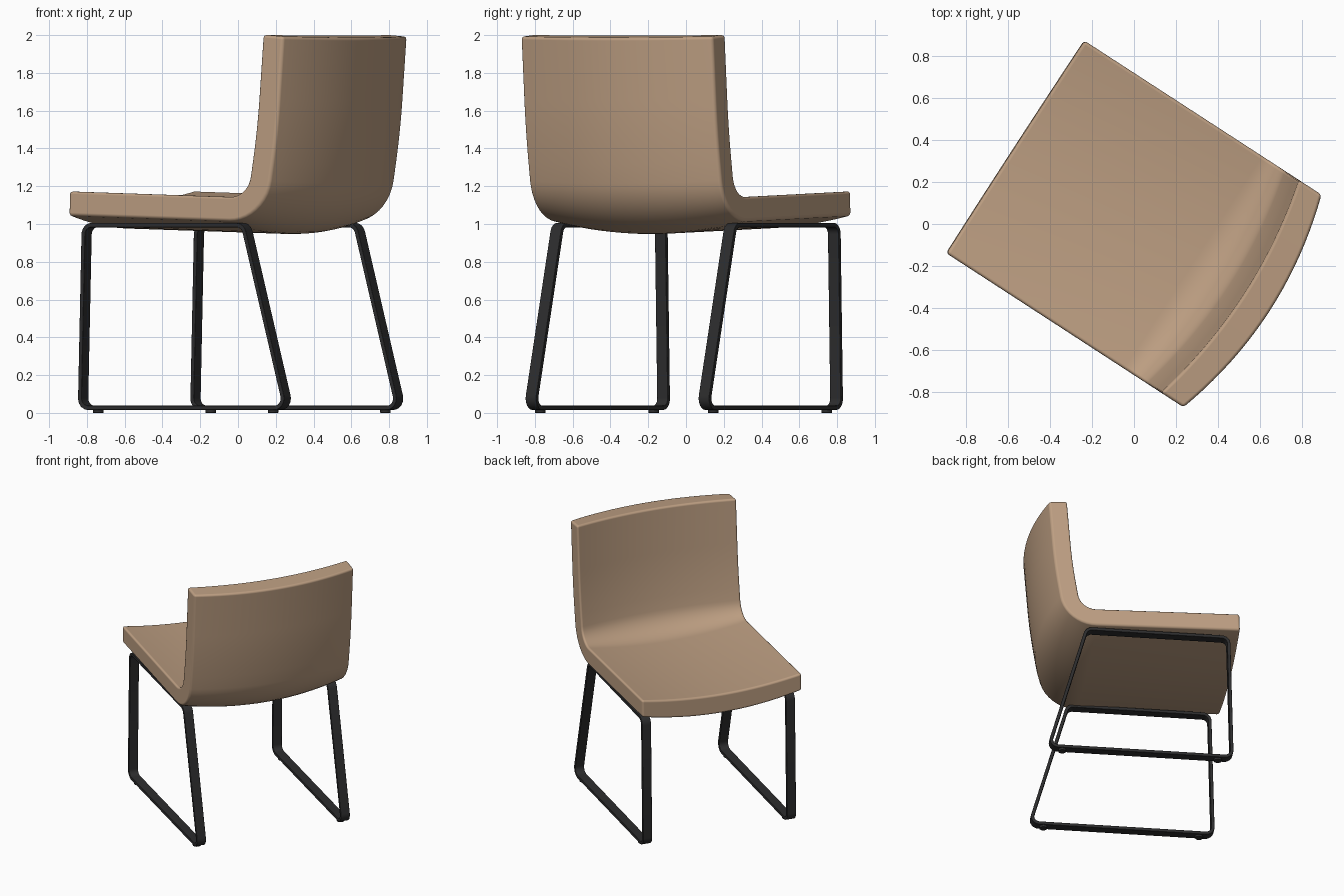
import bpy, bmesh, math
from mathutils import Vector

cube = bpy.data.objects.get("Cube")
if cube:
    bpy.data.objects.remove(cube, do_unlink=True)

TURN = math.radians(-33)   # the chair stands turned; local +x is its back
HALF_WIDTH = 0.605


def material(name, colour):
    m = bpy.data.materials.new(name)
    m.use_nodes = True
    m.diffuse_color = (*colour, 1)
    m.node_tree.nodes["Principled BSDF"].inputs["Base Color"].default_value = (*colour, 1)
    return m


tan = material("tan_leather", (0.51, 0.345, 0.224))
black = material("black_metal", (0.026, 0.026, 0.027))


def fillet(corners, steps, closed=False):
    """Side-view path from (x, z, radius) corners, rounded by their radii."""
    pts = [Vector(c[:2]) for c in corners]
    n, path = len(pts), []
    for i, p in enumerate(pts):
        if not closed and i in (0, n - 1):
            path.append(p)
            continue
        radius = corners[i][2]
        a, b = (pts[i - 1] - p).normalized(), (pts[(i + 1) % n] - p).normalized()
        half = a.angle(b) / 2
        centre = p + (a + b).normalized() * radius / math.sin(half)
        start = p + a * radius / math.tan(half) - centre
        end = p + b * radius / math.tan(half) - centre
        sweep = math.pi - 2 * half
        for k in range(steps + 1):
            t = k / steps
            path.append(centre + (start * math.sin((1 - t) * sweep)
                                  + end * math.sin(t * sweep)) / math.sin(sweep))
    return path


def finish(name, bm, mat, bevel):
    bmesh.ops.recalc_face_normals(bm, faces=bm.faces)
    mesh = bpy.data.meshes.new(name)
    bm.to_mesh(mesh)
    bm.free()
    mesh.materials.append(mat)
    for f in mesh.polygons:
        f.use_smooth = True
    obj = bpy.data.objects.new(name, mesh)
    bpy.context.collection.objects.link(obj)
    obj.rotation_euler.z = TURN
    mod = obj.modifiers.new("soft_edges", "BEVEL")
    mod.width, mod.segments = bevel, 3
    mod.limit_method, mod.angle_limit = "ANGLE", math.radians(40)
    mod.harden_normals = True
    return obj


def slab(name, path, thickness, ys, mat, bevel, bulges=((0, 0), (0, 0)), closed=False):
    """Thick strip along a side path; outer and inner skins bow across the width."""
    bm = bmesh.new()
    n, m = len(path), len(ys)
    grid = []
    for i, p in enumerate(path):
        before = path[i - 1] if closed or i else p
        after = path[(i + 1) % n] if closed or i < n - 1 else p
        d = ((p - before).normalized() + (after - p).normalized()).normalized()
        normal = Vector((d.y, -d.x))
        layers = []
        for side, bulge in zip((1, -1), bulges):
            row = []
            for y in ys:
                bow = 1 - (y / HALF_WIDTH) ** 2
                q = p + normal * side * thickness / 2
                row.append(bm.verts.new((q.x + bulge[0] * normal.x * bow, y,
                                         q.y + bulge[1] * normal.y * bow)))
            layers.append(row)
        grid.append(layers)
    for i in range(n if closed else n - 1):
        g, h = grid[i], grid[(i + 1) % n]
        for s in (0, 1):
            for j in range(m - 1):
                bm.faces.new((g[s][j], g[s][j + 1], h[s][j + 1], h[s][j]))
        for j in (0, m - 1):
            bm.faces.new((g[0][j], h[0][j], h[1][j], g[1][j]))
    if not closed:
        for g in (grid[0], grid[-1]):
            for j in range(m - 1):
                bm.faces.new((g[0][j], g[0][j + 1], g[1][j + 1], g[1][j]))
    return finish(name, bm, mat, bevel)


# Upholstered shell: seat and backrest in one bent, bowed piece
shell_path = fillet([(-0.676, 1.11, 0), (0.503, 1.076, 0.19),
                     (0.572, 1.5, 4), (0.611, 1.997, 0)], 10)
rows = 20
shell_ys = [HALF_WIDTH * (2 * j / rows - 1) for j in range(rows + 1)]
slab("seat_shell", shell_path, 0.13, shell_ys, tan, 0.016,
     bulges=((0.095, 0.069), (0.077, 0.053)))

# Sled legs: a closed flat-bar loop on each side, with two glides below
loop = fillet([(-0.624, 0.027, 0.05), (0.672, 0.027, 0.05),
               (0.405, 0.994, 0.05), (-0.6, 0.994, 0.05)], 6, closed=True)
for label, side in (("left", 1), ("right", -1)):
    y = side * 0.546
    slab(label + "_sled_leg", loop, 0.023, (y - 0.034, y + 0.034), black, 0.003, closed=True)
    for end, x in (("front", -0.527), ("rear", 0.576)):
        bm = bmesh.new()
        bmesh.ops.create_cone(bm, cap_ends=True, segments=16, radius1=0.028,
                              radius2=0.028, depth=0.018)
        bmesh.ops.translate(bm, verts=bm.verts, vec=(x, y, 0.009))
        finish(f"{label}_{end}_glide", bm, black, 0.002)
